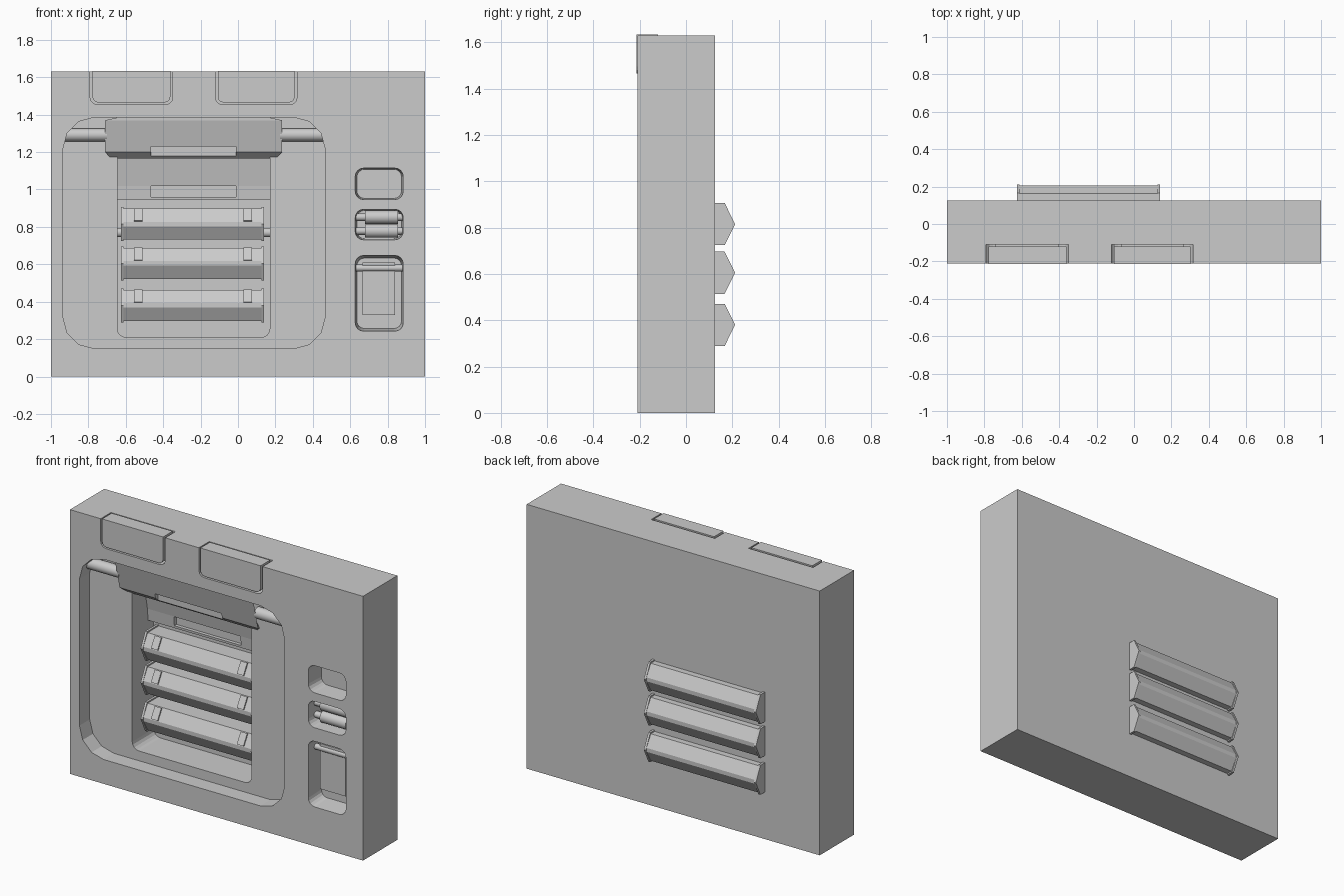
import bpy, bmesh
from math import sin, cos, pi, radians
from mathutils import Matrix

if "Cube" in bpy.data.objects:
    bpy.data.objects.remove(bpy.data.objects["Cube"])


def make(name, bm):
    bmesh.ops.recalc_face_normals(bm, faces=bm.faces)
    me = bpy.data.meshes.new(name)
    bm.to_mesh(me)
    bm.free()
    ob = bpy.data.objects.new(name, me)
    bpy.context.scene.collection.objects.link(ob)
    return ob


def prism(name, pts, axis, a, b, end_scale=1.0):
    """Extrude (x,z) points along Y, or (y,z) points along X."""
    bm = bmesh.new()
    n = len(pts)
    cu = (min(p[0] for p in pts) + max(p[0] for p in pts)) / 2
    cv = (min(p[1] for p in pts) + max(p[1] for p in pts)) / 2
    rings = []
    for t, s in ((a, 1.0), (b, end_scale)):
        uv = [(cu + (u - cu) * s, cv + (v - cv) * s) for u, v in pts]
        rings.append([bm.verts.new((u, t, v) if axis == 'Y' else (t, u, v)) for u, v in uv])
    for r in rings:
        bm.faces.new(r)
    for i in range(n):
        j = (i + 1) % n
        bm.faces.new((rings[0][i], rings[0][j], rings[1][j], rings[1][i]))
    return make(name, bm)


def rounded(x0, x1, z0, z1, r, seg=4, top=True):
    pts = []
    for cx, cz, a0, on in ((x1 - r, z1 - r, 0, top), (x0 + r, z1 - r, 90, top),
                           (x0 + r, z0 + r, 180, True), (x1 - r, z0 + r, 270, True)):
        if not on:
            pts.append((x1 if a0 == 0 else x0, z1))
            continue
        for i in range(seg + 1):
            a = radians(a0 + 90 * i / seg)
            pts.append((cx + r * cos(a), cz + r * sin(a)))
    return pts


def box(name, x0, x1, y0, y1, z0, z1):
    return prism(name, [(x0, z0), (x1, z0), (x1, z1), (x0, z1)], 'Y', y0, y1)


def rod(name, x0, x1, y, z, r, n=20):
    ring = [(y + r * cos(2 * pi * i / n), z + r * sin(2 * pi * i / n)) for i in range(n)]
    ob = prism(name, ring, 'X', x0, x1)
    bpy.ops.object.select_all(action='DESELECT')
    ob.select_set(True)
    bpy.context.view_layer.objects.active = ob
    bpy.ops.object.shade_smooth_by_angle(angle=radians(35))
    return ob


def cut(ob, cutter):
    m = ob.modifiers.new("cut", 'BOOLEAN')
    m.operation, m.solver, m.object = 'DIFFERENCE', 'EXACT', cutter
    bpy.context.view_layer.objects.active = ob
    bpy.ops.object.modifier_apply(modifier=m.name)
    bpy.data.objects.remove(cutter, do_unlink=True)


# Wall slab with the large recess and the deeper opening
F, FLOOR, BACK = -0.21, -0.11, 0.125
wall = box("wall", -1, 1, F, BACK, 0, 1.63)
cut(wall, prism("recess_cut", rounded(-0.935, 0.465, 0.15, 1.385, 0.165, 3), 'Y', -0.3, FLOOR))
cut(wall, prism("opening_cut", rounded(-0.645, 0.17, 0.21, 1.25, 0.045), 'Y', -0.2, 0.10))

# Top notches with inset blocks
for x0, x1 in ((-0.79, -0.35), (-0.12, 0.315)):
    cut(wall, prism("notch_cut", rounded(x0, x1, 1.455, 1.7, 0.035, 3, False), 'Y', -0.3, FLOOR))
    prism("top_block", rounded(x0 + 0.012, x1 - 0.012, 1.465, 1.633, 0.03, 3, False),
          'Y', -0.213, FLOOR - 0.01)
    box("block_mount", x0 + 0.05, x1 - 0.05, FLOOR - 0.02, FLOOR + 0.01, 1.5, 1.6)

# Small control pockets on the right
for z0, z1 in ((0.945, 1.115), (0.73, 0.895), (0.24, 0.65)):
    pts = rounded(0.625, 0.885, z0, z1, 0.045)
    cut(wall, prism("pocket_cut", pts, 'Y', F - 0.02, -0.095, 0.92))

# Twin rollers in the middle pocket
for z in (0.852, 0.778):
    rod("roller_axle", 0.62, 0.89, -0.14, z, 0.02)
    rod("roller", 0.68, 0.855, -0.14, z, 0.036)

# Hinged flap in the tall pocket
rod("flap_hinge", 0.62, 0.89, -0.14, 0.58, 0.018)
box("flap", 0.665, 0.84, -0.15, -0.085, 0.33, 0.61)

# Shutter rod across the recess
for x0, x1 in ((-0.935, -0.70), (0.225, 0.465)):
    rod("shutter_rod", x0, x1, -0.13, 1.292, 0.035)

# Shutter housing: leaning front, tapered top and bottom edges
prof = [(-0.182, 1.388), (-0.182, 1.37), (-0.14, 1.2), (-0.10, 1.165), (-0.05, 1.165), (-0.05, 1.388)]
housing = prism("shutter_housing", prof, 'X', -0.71, 0.235)
mid = (-0.71 + 0.235) / 2
for v in housing.data.vertices:
    if v.co.z > 1.38:
        v.co.x = mid + (v.co.x - mid) * 0.83
    elif v.co.z < 1.18:
        v.co.x = mid + (v.co.x - mid) * 0.93
cut(housing, box("handle_cut", -0.465, -0.01, -0.3, -0.115, 1.177, 1.23))

# Lower shutter panel
panel = prism("shutter_panel", [(0.0, 1.22), (0.038, 1.02), (0.045, 0.945), (0.11, 0.945), (0.11, 1.22)],
              'X', -0.645, 0.17)
cut(panel, box("handle_cut", -0.465, -0.01, -0.1, 0.065, 0.96, 1.018))


def hexagon(c, g):
    """Slat section, grown outward by g, with a narrow flat on each ridge."""
    h, r = 0.083 + g, 0.012
    return [(-0.05 - g, c - r), (-0.05 - g, c + r), (-0.008, c + h), (0.163, c + h),
            (0.205 + g, c + r), (0.205 + g, c - r), (0.163, c - h), (-0.008, c - h)]


# Slats passing through to the back, with end caps and clips
for c in (0.815, 0.605, 0.38):
    prism("slat", hexagon(c, 0), 'X', -0.612, 0.128)
    for x in (-0.625, 0.126):
        cap = [(-0.057, c), (-0.012, c + 0.091), (0.167, c + 0.091),
               (0.212, c), (0.167, c - 0.091), (-0.012, c - 0.091)]
        prism("slat_cap", cap, 'X', x, x + 0.014)
    for x in (-0.533, 0.053):
        bm = bmesh.new()
        bmesh.ops.create_cube(bm, size=1, matrix=Matrix.Translation((x, -0.029, c + 0.047))
                              @ Matrix.Rotation(radians(-30), 4, 'X')
                              @ Matrix.Diagonal((0.045, 0.018, 0.075, 1)))
        make("slat_clip", bm)

# Pivot rod behind the upper slat
rod("slat_pivot", -0.65, 0.175, 0.05, 0.77, 0.025)
